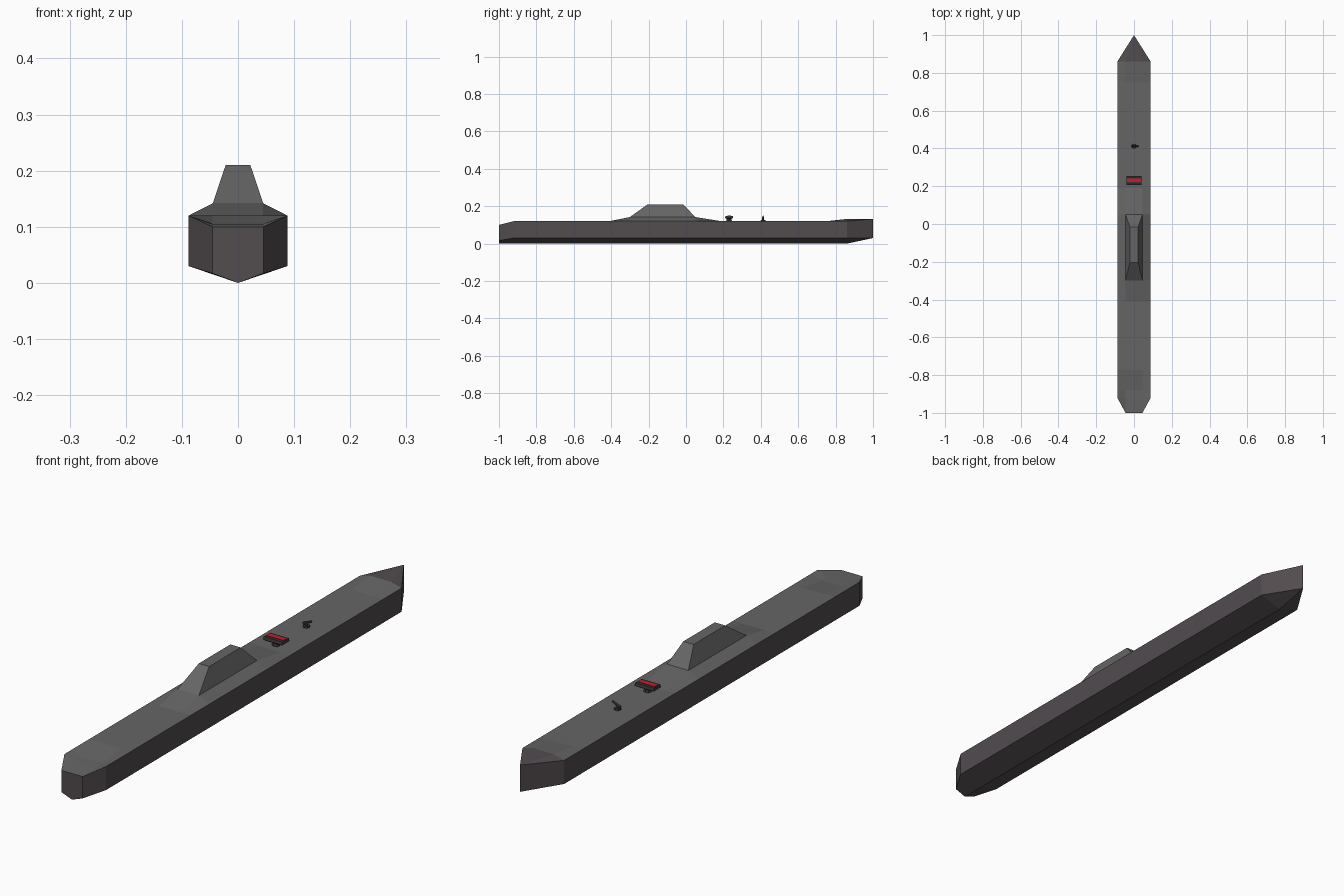
import bpy, bmesh
from mathutils import Vector

if "Cube" in bpy.data.objects:
    bpy.data.objects.remove(bpy.data.objects["Cube"])


def material(name, rgb):
    m = bpy.data.materials.new(name)
    m.diffuse_color = (*rgb, 1)
    m.use_nodes = True
    m.node_tree.nodes["Principled BSDF"].inputs["Base Color"].default_value = m.diffuse_color
    return m


hull_mat = material("dark_hull", (0.085, 0.072, 0.078))
deck_mat = material("grey_deck", (0.13, 0.13, 0.13))
trim_mat = material("dark_metal", (0.04, 0.04, 0.042))
red_mat = material("red", (0.6, 0.01, 0.025))


def finish(name, bm, *mats):
    bmesh.ops.remove_doubles(bm, verts=bm.verts, dist=1e-5)
    bmesh.ops.recalc_face_normals(bm, faces=bm.faces)
    me = bpy.data.meshes.new(name)
    bm.to_mesh(me)
    bm.free()
    ob = bpy.data.objects.new(name, me)
    bpy.context.collection.objects.link(ob)
    for m in mats:
        me.materials.append(m)
    return ob


def frustum(name, low, high, mat):
    """Tapered block; low and high are (x half width, y min, y max, z)."""
    bm = bmesh.new()
    rings = []
    for w, y0, y1, z in (low, high):
        rings.append([bm.verts.new((x, y, z)) for x, y in
                      ((-w, y0), (w, y0), (w, y1), (-w, y1))])
    for ring in rings:
        bm.faces.new(ring)
    for i in range(4):
        j = (i + 1) % 4
        bm.faces.new((rings[0][i], rings[0][j], rings[1][j], rings[1][i]))
    return finish(name, bm, mat)


def rod(name, start, end, r1, r2, mat, sides=8):
    """Tapered cylinder between two points."""
    a, b = Vector(start), Vector(end)
    bm = bmesh.new()
    bmesh.ops.create_cone(bm, cap_ends=True, segments=sides, radius1=r1,
                          radius2=r2, depth=(b - a).length)
    bm.transform((b - a).to_track_quat('Z', 'Y').to_matrix().to_4x4())
    bmesh.ops.translate(bm, verts=bm.verts, vec=(a + b) / 2)
    return finish(name, bm, mat)


# Hull: lofted stations (y, half width, chine z, keel z, rail z, inner width, inner deck z)
W, I = 0.088, 0.045
stations = [(-1.0, I, 0.017, 0.0, 0.10, I, 0.10)]
stations += [(y, W, 0.03, 0.0, 0.12, I, z) for y, z in (
    (-0.92, 0.105), (-0.88, 0.106), (-0.77, 0.12), (-0.41, 0.12), (-0.30, 0.142),
    (0.05, 0.142), (0.19, 0.12), (0.75, 0.12), (0.86, 0.132))]
stations.append((1.0, 0.0, 0.03, 0.03, 0.132, 0.0, 0.132))

bm = bmesh.new()
rings = []
for y, w, chine, keel, rail, iw, iz in stations:
    profile = [(0, keel), (w, chine), (w, rail), (iw, iz),
               (-iw, iz), (-w, rail), (-w, chine)]
    rings.append([bm.verts.new((x, y, z)) for x, z in profile])
bm.faces.new(rings[0])
for k, (a, b) in enumerate(zip(rings, rings[1:])):
    for i in range(7):
        j = (i + 1) % 7
        f = bm.faces.new((a[i], a[j], b[j], b[i]))
        is_deck = i in (2, 3, 4) and k < len(rings) - 2
        f.material_index = 1 if is_deck else 0
bmesh.ops.dissolve_degenerate(bm, edges=bm.edges, dist=1e-5)
finish("hull", bm, hull_mat, deck_mat)

# Conning tower
frustum("tower", (I, -0.30, 0.05, 0.142), (0.022, -0.205, -0.015, 0.21), deck_mat)

# Launcher on the fore deck
rod("launcher_post", (0, 0.23, 0.115), (0, 0.23, 0.138), 0.016, 0.012, trim_mat)
frustum("launcher_lower", (0.032, 0.217, 0.243, 0.132), (0.041, 0.209, 0.252, 0.138), trim_mat)
frustum("launcher_head", (0.041, 0.209, 0.252, 0.138), (0.039, 0.211, 0.250, 0.149), trim_mat)
frustum("launcher_stripe", (0.037, 0.222, 0.240, 0.148), (0.037, 0.222, 0.240, 0.1505), red_mat)

# Small deck gun
rod("gun_base", (0, 0.412, 0.115), (0, 0.412, 0.126), 0.014, 0.012, trim_mat)
rod("gun_post", (0, 0.412, 0.124), (0, 0.412, 0.138), 0.005, 0.004, trim_mat, 6)
rod("gun_barrel", (-0.012, 0.412, 0.131), (0.022, 0.412, 0.146), 0.006, 0.004, trim_mat, 6)
